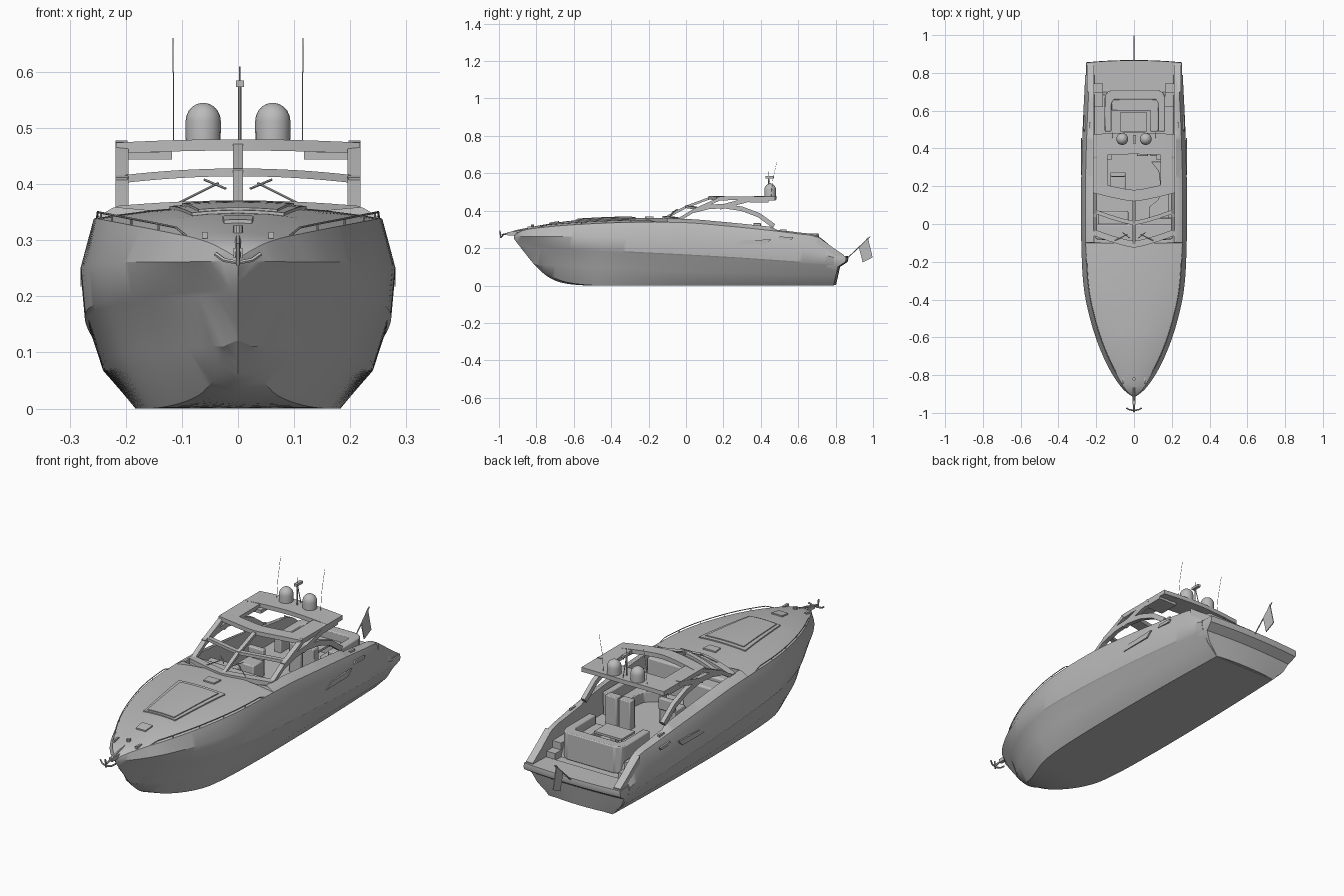
import bpy, bmesh, math
from mathutils import Vector

if "Cube" in bpy.data.objects:
    bpy.data.objects.remove(bpy.data.objects["Cube"], do_unlink=True)

grey = bpy.data.materials.new("boat_grey")
grey.use_nodes = True
grey.diffuse_color = (0.5, 0.5, 0.5, 1)
grey.node_tree.nodes["Principled BSDF"].inputs["Base Color"].default_value = grey.diffuse_color


def finish(name, bm, mirror=False, bevel=0):
    """Clean the mesh, smooth it with sharp edges kept, and link it."""
    bmesh.ops.remove_doubles(bm, verts=bm.verts[:], dist=1e-5)
    bmesh.ops.recalc_face_normals(bm, faces=bm.faces[:])
    for face in bm.faces:
        face.smooth = True
    for edge in bm.edges:
        edge.smooth = len(edge.link_faces) == 2 and edge.calc_face_angle() < math.radians(30)
    mesh = bpy.data.meshes.new(name)
    bm.to_mesh(mesh)
    bm.free()
    mesh.materials.append(grey)
    obj = bpy.data.objects.new(name, mesh)
    bpy.context.collection.objects.link(obj)
    if bevel:
        mod = obj.modifiers.new("soft_edges", 'BEVEL')
        mod.width, mod.segments = bevel, 2
    if mirror:
        obj.modifiers.new("other_side", 'MIRROR')
    return obj


def loft(name, rings, **options):
    """Skin closed rings of points and cap both ends."""
    bm = bmesh.new()
    rows = [[bm.verts.new(p) for p in ring] for ring in rings]
    count = len(rows[0])
    for a, b in zip(rows, rows[1:]):
        for i in range(count):
            j = (i + 1) % count
            bm.faces.new((a[i], a[j], b[j], b[i]))
    bm.faces.new(rows[0])
    bm.faces.new(rows[-1])
    return finish(name, bm, **options)


def slab(name, outline, z0, z1, **options):
    """Extrude an xy outline upwards."""
    return loft(name, [[(x, y, z) for x, y in outline] for z in (z0, z1)], **options)


def side_panel(name, outline, x0, x1, **options):
    """Extrude a yz outline sideways."""
    return loft(name, [[(x, y, z) for y, z in outline] for x in (x0, x1)], **options)


def box(name, x, y, z, **options):
    return slab(name, [(x[0], y[0]), (x[1], y[0]), (x[1], y[1]), (x[0], y[1])], *z, **options)


def ribbon(name, path, width, x0, x1, **options):
    """Flat bar following a yz path."""
    pts = [Vector(p) for p in path]
    rings = []
    for i, p in enumerate(pts):
        d = (pts[min(i + 1, len(pts) - 1)] - pts[max(i - 1, 0)]).normalized() * width / 2
        a, b = p + Vector((-d.y, d.x)), p - Vector((-d.y, d.x))
        rings.append([(x0, *a), (x1, *a), (x1, *b), (x0, *b)])
    return loft(name, rings, **options)


def tube(name, path, radius, sides=6, **options):
    pts = [Vector(p) for p in path]
    rings = []
    for i, p in enumerate(pts):
        d = pts[min(i + 1, len(pts) - 1)] - pts[max(i - 1, 0)]
        turn = d.to_track_quat('Z', 'Y')
        angles = [math.tau * k / sides for k in range(sides)]
        rings.append([p + turn @ Vector((radius * math.cos(a), radius * math.sin(a), 0)) for a in angles])
    return loft(name, rings, **options)


def crossbar(name, half, y_mid, y_side, z_mid, z_side, depth, thick):
    """Swept-back, arched bar across the boat."""
    rings = []
    for i in range(-8, 9):
        t = abs(i) / 8
        y, z = y_mid + (y_side - y_mid) * t ** 1.3, z_mid + (z_side - z_mid) * t * t
        rings.append([(half * i / 8, y + a, z + b) for a, b in
                      ((0, 0), (depth, 0), (depth, thick), (0, thick))])
    return loft(name, rings)


def curve(knots, y):
    """Smooth interpolation through knots."""
    i = max(k for k in range(len(knots) - 1) if k == 0 or knots[k][0] <= y)

    def slope(k):
        a, b = knots[max(k - 1, 0)], knots[min(k + 1, len(knots) - 1)]
        return (b[1] - a[1]) / (b[0] - a[0])
    (ya, a), (yb, b) = knots[i], knots[i + 1]
    h = yb - ya
    t = min(max((y - ya) / h, 0), 1)
    return (a * (1 + 2 * t) * (1 - t) ** 2 + slope(i) * h * t * (1 - t) ** 2
            + b * t * t * (3 - 2 * t) - slope(i + 1) * h * t * t * (1 - t))


# Hull lines along the length: half beam, then heights
BEAM = [(-.92, 0), (-.88, .053), (-.8, .112), (-.7, .164), (-.55, .219), (-.35, .264),
        (-.1, .279), (.2, .28), (.5, .272), (.79, .258)]
SHEER = [(-.92, .268), (-.88, .292), (-.8, .307), (-.6, .325), (-.3, .338), (0, .336), (.2, .32),
         (.4, .3), (.6, .276), (.7, .258), (.79, .19)]
SHOULDER = [(-.92, .262), (-.5, .26), (0, .25), (.5, .222), (.79, .15)]
KNUCKLE = [(-.92, .215), (-.4, .187), (.2, .155), (.79, .115)]
CHINE = [(-.92, .115), (-.5, .1), (0, .075), (.79, .055)]
KEEL = [(-.92, .25), (-.87, .185), (-.8, .1), (-.73, .042), (-.65, .012), (-.5, 0), (.79, 0)]


def deck_edge(y):
    beam = curve(BEAM, y)
    return max(beam * .8, beam - .023), curve(SHEER, y)


def deck_height(x, y):
    edge, sheer = deck_edge(y)
    return sheer + .023 * min(1, edge / .18) * (1 - (x / max(edge, .01)) ** 2)


def station(y, floor=None):
    beam, keel = curve(BEAM, y), max(0, curve(KEEL, y))
    edge, sheer = deck_edge(y)
    t = min(1, (y + .92) / .5)
    t = t * t * (3 - 2 * t)

    def crease(level, bow, mid):
        # A crease line dies into the stem where the keel rises past it
        z = max(keel, level)
        return beam * (bow + (mid - bow) * t) * ((z - keel) / z) ** .45, z
    chine = crease(curve(CHINE, y), .62, .86)
    knuckle = curve(KNUCKLE, y)
    bottom = min(beam * (.1 + .55 * t), chine[0] * .8), min(keel + .02 * (1 - t), chine[1])
    half = [(0, keel), bottom, chine, crease(knuckle - .008, .82, .95), crease(knuckle, .88, .972),
            (beam, max(keel, curve(SHOULDER, y))), (edge, sheer)]
    if floor is None:
        half += [(edge * k, deck_height(edge * k, y)) for k in (.85, .6, .3, 0)]
    else:
        top = sheer + (.02 if y < .48 else .008)
        half += [(.222, top), (.212, top), (.21, floor), (0, floor)]
    return [(x, y, z) for x, z in half + [(-x, z) for x, z in half[-2:0:-1]]]


# Hull, foredeck and cockpit well in one skin
rings = [station(-.92 + .02 * i) for i in range(42)]
rings += [station(-.098 + .02 * i, .2) for i in range(40)]
rings += [station(y, .15) for y in (.7, .72, .74, .76, .79)]
loft("hull", rings)

# Swim platform with an undercut stern, then wings and steps
loft("swim_platform", [[(-w, .75, z), (w, .75, z)] + [(w * k, rear - .012 * k * k, z)
                                                      for k in (1, .75, .5, .25, 0, -.25, -.5, -.75, -1)]
                       for w, rear, z in ((.166, .802, .003), (.22, .814, .055), (.243, .824, .1),
                                          (.253, .864, .126), (.254, .868, .14), (.252, .866, .157))])
side_panel("stern_wing", [(.7, .15), (.7, .265), (.79, .2), (.846, .162), (.846, .15)], .212, .248, mirror=True)
box("upper_step", (.165, .212), (.62, .7), (.15, .215), mirror=True)
box("lower_step", (.165, .212), (.7, .745), (.15, .182), mirror=True)

# Aft lounge
slab("aft_sofa_back", [(-.155, .49), (-.155, .67), (-.145, .695), (-.12, .71), (.13, .71), (.155, .695),
                       (.165, .67), (.165, .49), (.128, .49), (.128, .64), (.115, .66), (-.105, .66),
                       (-.118, .64), (-.118, .49)], .15, .278, bevel=.005)
box("aft_sofa_seat", (-.118, .128), (.6, .66), (.15, .24), bevel=.004)
box("aft_side_seat", (.085, .128), (.49, .61), (.19, .24), bevel=.004)
box("lounge_table", (-.075, .07), (.49, .59), (.245, .255))
box("table_leg", (-.015, .012), (.525, .55), (.19, .246))

# Helm and saloon furniture
slab("dashboard", [(-.205, -.08), (0, -.1), (.205, -.08), (.205, .0), (-.205, .0)], .19, .345, bevel=.008)
box("helm_console", (-.19, -.03), (-.01, .07), (.19, .325), bevel=.008)
box("helm_seat", (-.125, -.045), (.18, .265), (.19, .275), bevel=.005)
box("helm_seat_back", (-.125, -.045), (.25, .275), (.27, .325), bevel=.005)
for x in (.015, .085):
    box("bar_cabinet", (x, x + .06), (.36, .4), (.19, .335), bevel=.004)
slab("saloon_sofa", [(.205, .03), (.08, .03), (.08, .09), (.13, .13), (.14, .2), (.13, .28), (.09, .33),
                     (.205, .33)], .19, .25, bevel=.004)
box("saloon_sofa_back", (.18, .208), (.03, .33), (.24, .305), bevel=.004)

# Windscreen frame
crossbar("windscreen_base", .218, -.125, -.06, .345, .335, .035, .026)
crossbar("windscreen_rail", .205, -.005, .055, .414, .402, .022, .014)
ribbon("windscreen_mullion", [(-.11, .362), (.0, .42), (.14, .472)], .013, -.009, .009)
ribbon("front_pillar", [(-.05, .345), (.05, .405), (.18, .463)], .017, .195, .218, mirror=True)
ribbon("side_frame", [(.04, .4), (.12, .42), (.2, .425), (.3, .41), (.39, .376), (.47, .318)],
       .024, .197, .218, mirror=True)
ribbon("roof_strut", [(.18, .418), (.27, .442), (.36, .466)], .024, .197, .218, mirror=True)
for s in (-1, 1):
    tube("wiper_arm", [(.115 * s, -.095, .362), (.035 * s, -.055, .402)], .0022)
    tube("wiper_blade", [(.022 * s, -.075, .392), (.06 * s, -.045, .408)], .0022)

# Hardtop with an open sunroof
crossbar("roof_front", .217, .12, .165, .46, .454, .06, .02)
crossbar("roof_rear", .217, .37, .36, .46, .454, .115, .02)
box("roof_side", (.14, .217), (.18, .475), (.456, .475), mirror=True)
box("roof_bracket", (.118, .217), (.34, .44), (.444, .46), mirror=True)

# Radar domes, mast and aerials
for s in (-1, 1):
    profile = [(.031, .47), (.0315, .512)]
    profile += [(.0315 * math.cos(a), .512 + .033 * math.sin(a)) for a in (.3, .6, .9, 1.2, 1.45)]
    loft("radar_dome", [[(.062 * s + r * math.cos(k * math.tau / 20), .45 + r * math.sin(k * math.tau / 20), z)
                         for k in range(20)] for r, z in profile])
    tube("aerial", [(.115 * s, .455, .47), (.115 * s, .463, .56), (.116 * s, .485, .66)], .0009)
tube("mast", [(.003, .44, .47), (.003, .44, .585)], .003)
tube("mast_tip", [(.003, .44, .58), (.003, .44, .61)], .0015)
tube("mast_brace", [(.003, .47, .47), (.003, .443, .57)], .002)
box("mast_light", (-.004, .011), (.425, .47), (.573, .585))


# Foredeck fittings, following the deck camber
def deck_plate(name, y0, y1, w0, w1, lift):
    rows = []
    for i in range(9):
        t = i / 8
        y, w = y0 + (y1 - y0) * t, w0 + (w1 - w0) * t
        xs = [w * k / 4 for k in range(-4, 5)]
        rows.append([(x, y, deck_height(x, y) + lift) for x in xs]
                    + [(x, y, deck_height(x, y) - .004) for x in reversed(xs)])
    return loft(name, rows)


deck_plate("sunpad_frame", -.59, -.27, .082, .122, .005)
deck_plate("sunpad", -.58, -.29, .07, .1, .009)
deck_plate("aft_hatch", -.22, -.175, .028, .032, .006)
deck_plate("fore_hatch", -.73, -.68, .025, .028, .006)

# Low bow rail with posts
rail = []
for i in range(20):
    y = -.79 + .033 * i
    edge, sheer = deck_edge(y)
    rail.append((edge - .003, y, sheer + (.011 if 0 < i < 19 else 0)))
tube("bow_rail", rail, .002, mirror=True)
for x, y, z in rail[3:-1:4]:
    tube("rail_post", [(x, y, z - .014), (x, y, z)], .002, mirror=True)
for y in (-.83, .52):
    edge, sheer = deck_edge(y)
    box("mooring_cleat", (edge - .02, edge - .01), (y - .018, y + .018), (sheer, sheer + .012), mirror=True)

# Anchor on its roller
box("anchor_roller", (-.008, .008), (-.955, -.84), (.268, .286))
tube("anchor_shank", [(0, -.82, .31), (0, -.9, .294), (0, -.985, .27)], .005)
tube("anchor_fluke", [(-.04, -.975, .276), (-.025, -.983, .265), (0, -.987, .26),
                      (.025, -.983, .265), (.04, -.975, .276)], .004)
tube("anchor_crown", [(0, -.99, .255), (0, -.995, .295)], .004)
tube("windlass", [(0, -.82, .295), (0, -.82, .326)], .009, sides=10)

# Hull windows and vents as thin plates
side_panel("hull_window", [(.26, .218), (.3, .242), (.455, .246), (.425, .22)], .274, .281, mirror=True)
side_panel("hull_vent", [(.49, .248), (.5, .262), (.575, .258), (.565, .245)], .259, .267, mirror=True)

# Flag and staff at the stern
tube("flag_staff", [(0, .845, .13), (0, .985, .262)], .003)
side_panel("flag", [(.972, .258), (.998, .15), (.945, .124), (.925, .2)], -.002, .002)
